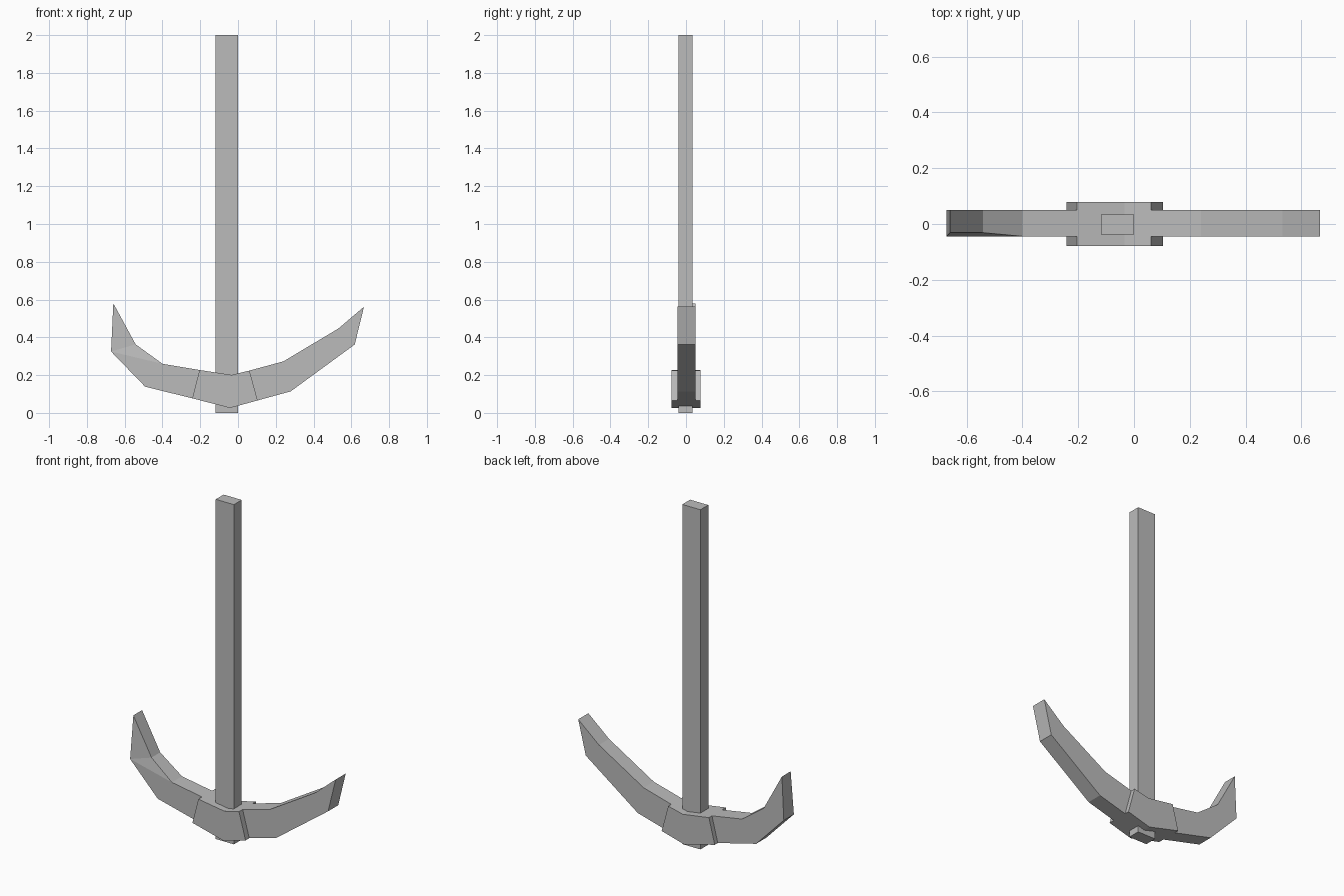
import bpy
import bmesh

cube = bpy.data.objects.get("Cube")
if cube:
    bpy.data.objects.remove(cube, do_unlink=True)

# One plain grey metal
grey = bpy.data.materials.new("grey_metal")
grey.use_nodes = True
colour = (0.5, 0.5, 0.5, 1.0)
grey.diffuse_color = colour
grey.node_tree.nodes["Principled BSDF"].inputs["Base Color"].default_value = colour


def finish(bm, name):
    bmesh.ops.recalc_face_normals(bm, faces=bm.faces)
    mesh = bpy.data.meshes.new(name)
    bm.to_mesh(mesh)
    bm.free()
    mesh.materials.append(grey)
    obj = bpy.data.objects.new(name, mesh)
    bpy.context.collection.objects.link(obj)
    return obj


def curved_bar(name, upper, lower, front, back, tip=None, inset=()):
    """Bar through paired upper/lower (x, z) points, with an optional pointed end.
    inset holds the upper points (by index) whose front edge is pulled in."""
    bm = bmesh.new()

    def pair(point, y_front):
        x, z = point
        return bm.verts.new((x, y_front, z)), bm.verts.new((x, back, z))

    tops = [pair(p, front + (0.013 if i in inset else 0)) for i, p in enumerate(upper)]
    bots = [pair(p, front) for p in lower]
    for i in range(len(upper) - 1):
        t0, t1, b0, b1 = tops[i], tops[i + 1], bots[i], bots[i + 1]
        for side in (0, 1):
            bm.faces.new((t0[side], b0[side], b1[side]))
            bm.faces.new((t0[side], b1[side], t1[side]))
        bm.faces.new((t0[0], t1[0], t1[1], t0[1]))
        bm.faces.new((b0[0], b1[0], b1[1], b0[1]))
    # Inner end
    bm.faces.new((tops[0][0], bots[0][0], bots[0][1], tops[0][1]))
    t, b = tops[-1], bots[-1]
    if tip:
        p = pair(tip, front + (0.013 if inset else 0))
        for side in (0, 1):
            bm.faces.new((t[side], b[side], p[side]))
        bm.faces.new((t[0], p[0], p[1], t[1]))
        bm.faces.new((b[0], p[0], p[1], b[1]))
    else:
        bm.faces.new((t[0], b[0], b[1], t[1]))
    # Merge the split side faces wherever they are flat
    bmesh.ops.dissolve_limit(bm, angle_limit=0.002, verts=bm.verts, edges=bm.edges)
    return finish(bm, name)


# Handle: straight rectangular shaft
bm = bmesh.new()
bmesh.ops.create_cube(bm, size=1)
bmesh.ops.scale(bm, vec=(0.118, 0.073, 2), verts=bm.verts)
bmesh.ops.translate(bm, vec=(-0.059, -0.002, 1), verts=bm.verts)
finish(bm, "handle")

# Collar: thicker bent block around the handle
left_top, left_low = (0.061, 0.224), (0.104, 0.066)
right_top, right_low = (-0.204, 0.227), (-0.242, 0.077)
curved_bar("collar", [right_top, (-0.034, 0.201), left_top],
           [right_low, (-0.042, 0.026), left_low], -0.078, 0.078)

# Long pick arm on the +x side
curved_bar("left_pick_arm", [left_top, (0.241, 0.273), (0.532, 0.447)],
           [left_low, (0.279, 0.114), (0.618, 0.362)],
           -0.044, 0.05, tip=(0.667, 0.562))

# Hooked pick arm on the -x side, with a slightly narrowed upper front edge
curved_bar("right_pick_arm", [right_top, (-0.40, 0.26), (-0.542, 0.363)],
           [right_low, (-0.492, 0.139), (-0.672, 0.325)],
           -0.044, 0.05, tip=(-0.66, 0.58), inset=(2,))
